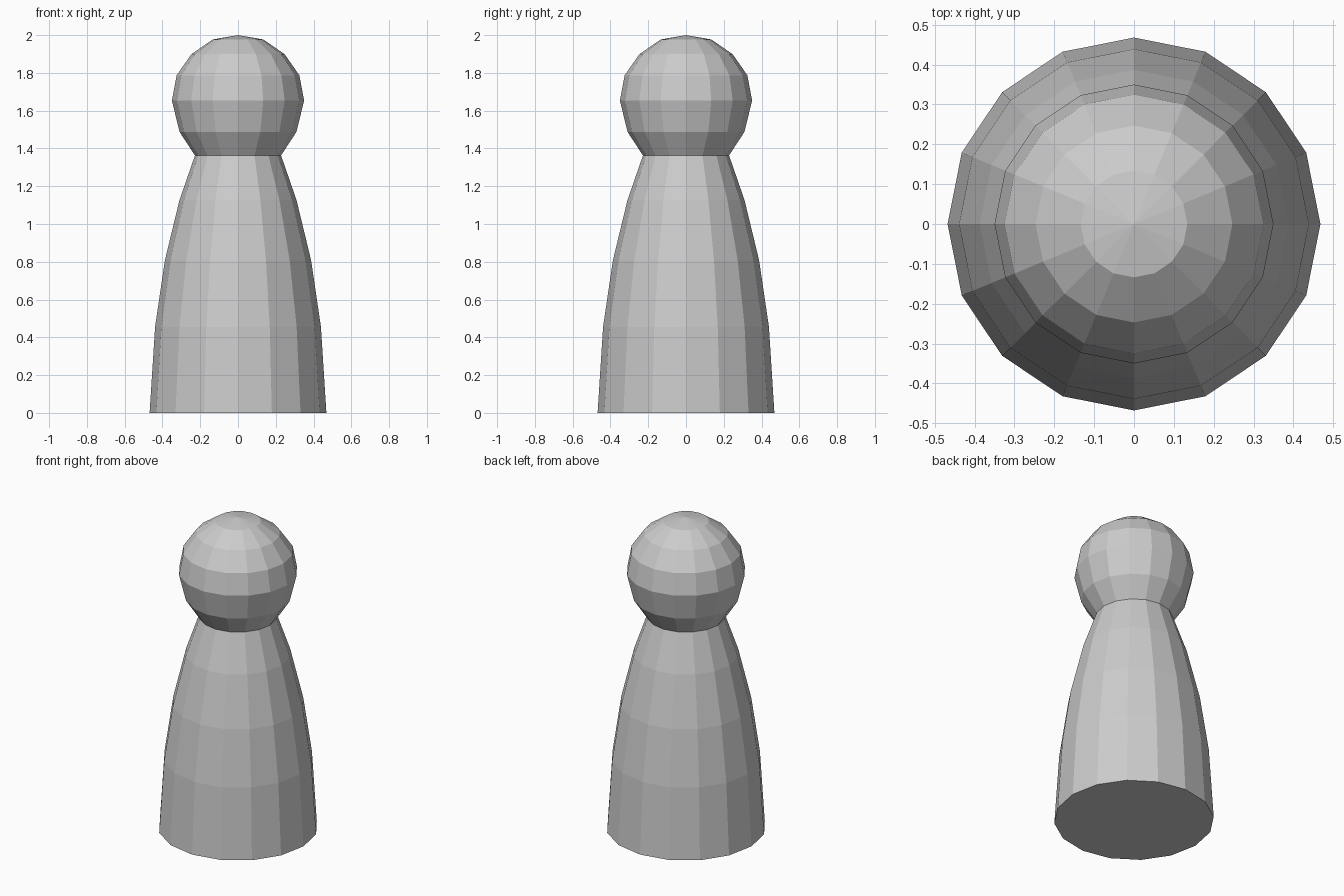
import bpy, bmesh
from math import cos, sin, tau

if "Cube" in bpy.data.objects:
    bpy.data.objects.remove(bpy.data.objects["Cube"])

SIDES = 16


def lathe(name, profile):
    """Revolve (radius, z) points around z; a zero radius closes to a point."""
    bm = bmesh.new()
    rings = []
    for r, z in profile:
        if r == 0:
            rings.append([bm.verts.new((0, 0, z))] * SIDES)
        else:
            rings.append([bm.verts.new((r * cos(tau * i / SIDES), r * sin(tau * i / SIDES), z))
                          for i in range(SIDES)])
    for low, high in zip(rings, rings[1:]):
        for i in range(SIDES):
            j = (i + 1) % SIDES
            corners = [low[i], low[j], high[j], high[i]]
            bm.faces.new(list(dict.fromkeys(corners)))
    # Flat base where the profile starts on the ground
    if profile[0][1] == 0:
        bm.faces.new(rings[0][::-1])
    bmesh.ops.recalc_face_normals(bm, faces=bm.faces)
    mesh = bpy.data.meshes.new(name)
    bm.to_mesh(mesh)
    bm.free()
    obj = bpy.data.objects.new(name, mesh)
    bpy.context.collection.objects.link(obj)
    return obj


NECK = (0.228, 1.363)

# Tapered body with flat base
lathe("body", [(0.468, 0), (0.439, 0.456), (0.387, 0.808), (0.31, 1.126), NECK])

# Faceted ball head, meeting the body at the neck
lathe("head", [NECK, (0.309, 1.487), (0.35, 1.653), (0.325, 1.787),
               (0.247, 1.899), (0.134, 1.977), (0, 2.0)])
